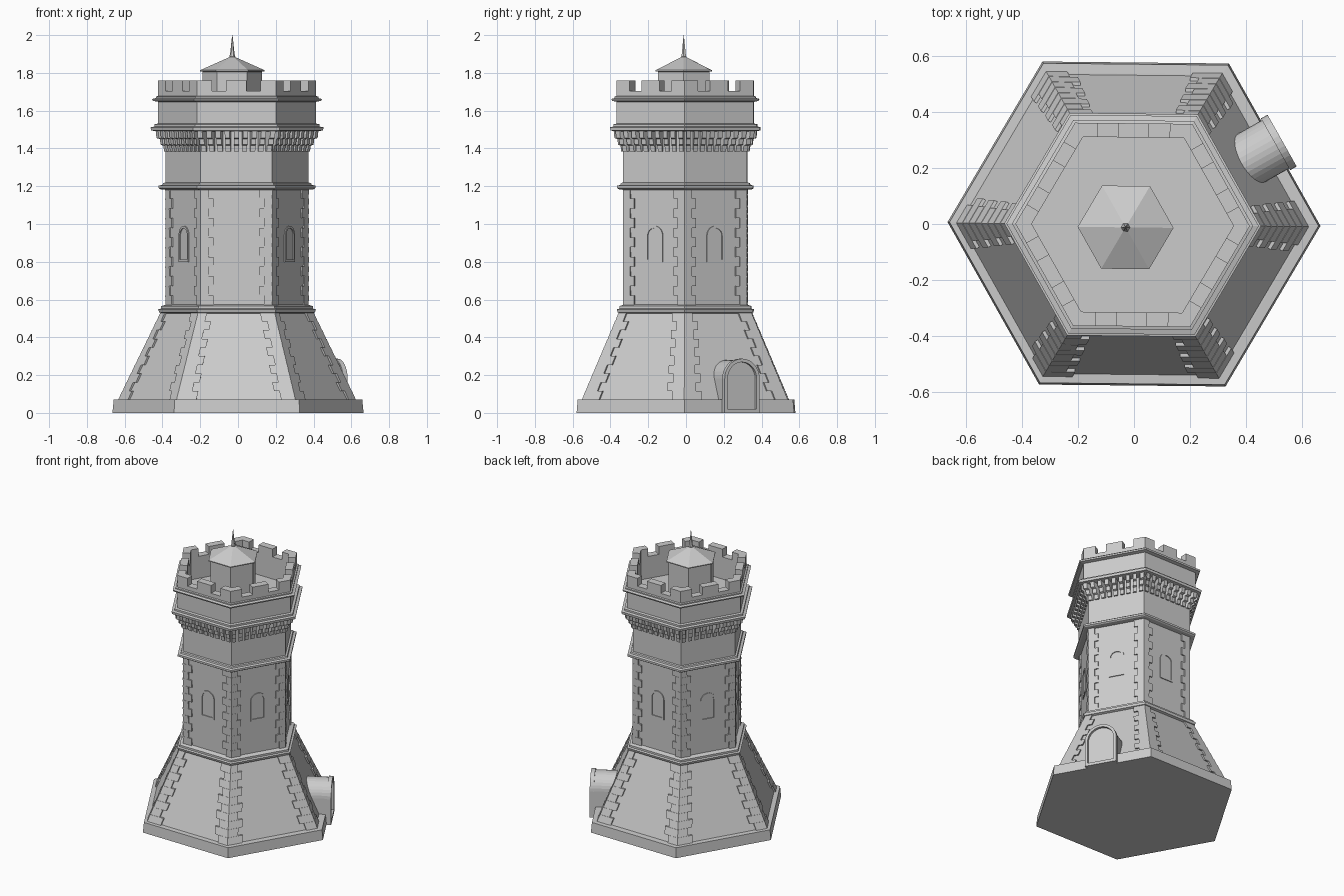
import bpy, bmesh, math
from mathutils import Vector

if "Cube" in bpy.data.objects:
    bpy.data.objects.remove(bpy.data.objects["Cube"], do_unlink=True)

stone = bpy.data.materials.new("grey_stone")
stone.use_nodes = True
GREY = (0.6, 0.6, 0.6, 1)
stone.diffuse_color = GREY
stone.node_tree.nodes["Principled BSDF"].inputs["Base Color"].default_value = GREY

TURN = math.radians(-0.6)
COS30 = math.cos(math.pi / 6)
AXIS = Vector((-0.005, -0.003, 0))


def corner(i):
    a = TURN + i * math.pi / 3
    return Vector((math.cos(a), math.sin(a), 0))


def side(i):
    """Outward normal and tangent of wall i."""
    a = TURN + (i + 0.5) * math.pi / 3
    return Vector((math.cos(a), math.sin(a), 0)), Vector((-math.sin(a), math.cos(a), 0))


def at(i, d, u, z):
    n, t = side(i)
    return AXIS + n * d + t * u + Vector((0, 0, z))


def finish(name, bm):
    bmesh.ops.recalc_face_normals(bm, faces=bm.faces)
    me = bpy.data.meshes.new(name)
    bm.to_mesh(me)
    bm.free()
    me.materials.append(stone)
    ob = bpy.data.objects.new(name, me)
    bpy.context.collection.objects.link(ob)
    return ob


def loft(bm, loops, caps=True, closed=False):
    """Skin a list of equal point loops."""
    rings = [[bm.verts.new(p) for p in lp] for lp in loops]
    pairs = list(zip(rings, rings[1:]))
    if closed:
        pairs.append((rings[-1], rings[0]))
    for a, b in pairs:
        for k in range(len(a)):
            m = (k + 1) % len(a)
            bm.faces.new((a[k], a[m], b[m], b[k]))
    if caps and not closed:
        bm.faces.new(rings[0])
        bm.faces.new(rings[-1])


def hexagon(name, profile, centre=AXIS, closed=False):
    """Six-sided turning of a (radius, height) profile."""
    bm = bmesh.new()
    loft(bm, [[centre + corner(i) * r + Vector((0, 0, z)) for i in range(6)]
              for r, z in profile], closed=closed)
    return finish(name, bm)


# Main walls
hexagon("plinth", [(0.665, 0), (0.658, 0.07), (0.62, 0.072)], Vector((0, 0, 0)))
hexagon("sloped_base", [(0.622, 0.06), (0.388, 0.54)])
hexagon("shaft", [(0.37, 0.5), (0.37, 1.2)])
hexagon("upper_shaft", [(0.378, 1.19), (0.378, 1.5)])
hexagon("deck", [(0.4, 1.5), (0.4, 1.55)])

# Moulded string courses
hexagon("lower_band", [(0.39, 0.525), (0.412, 0.532), (0.418, 0.548), (0.402, 0.552),
                       (0.402, 0.565), (0.37, 0.575)])
hexagon("middle_band", [(0.37, 1.18), (0.405, 1.184), (0.415, 1.19), (0.415, 1.203),
                        (0.395, 1.207), (0.392, 1.217), (0.375, 1.22)])
hexagon("cornice", [(0.42, 1.49), (0.455, 1.495), (0.458, 1.512), (0.437, 1.516),
                    (0.437, 1.528), (0.4, 1.535)])

# Parapet wall, its coping and the crenellations
OUT, INN = 0.418, 0.36
hexagon("parapet", [(INN, 1.52), (OUT, 1.52), (OUT, 1.705), (INN, 1.705)], closed=True)
hexagon("parapet_band", [(OUT - .01, 1.645), (0.445, 1.652), (0.45, 1.662), (0.43, 1.667),
                         (0.43, 1.675), (OUT - .01, 1.68)], closed=True)
bm = bmesh.new()
for i in range(6):
    for u0, u1 in [(-0.055, 0.055)]:
        d0, d1 = INN * COS30, OUT * COS30
        loft(bm, [[at(i, d, u, z) for d, u in ((d0, u0), (d1, u0), (d1, u1), (d0, u1))]
                  for z in (1.7, 1.76)])
    # Merlon wrapped round the corner between walls i-1 and i
    arm, half_out = 0.08, OUT / 2
    for_corner = lambda z: [
        at(i - 1, OUT * COS30, half_out - arm, z), AXIS + corner(i) * OUT + Vector((0, 0, z)),
        at(i, OUT * COS30, arm - half_out, z), at(i, INN * COS30, arm - half_out, z),
        AXIS + corner(i) * INN + Vector((0, 0, z)), at(i - 1, INN * COS30, half_out - arm, z)]
    loft(bm, [for_corner(1.7), for_corner(1.76)])
finish("merlons", bm)

# Stepped brackets under the cornice
bm = bmesh.new()
COUNT = 9
for i in range(6):
    for k in range(COUNT):
        f = (k + 0.5) / COUNT - 0.5
        prof = [(0.32, 1.385), (0.338, 1.385), (0.342, 1.415), (0.355, 1.42),
                (0.358, 1.45), (0.374, 1.455), (0.378, 1.495), (0.32, 1.495)]
        loft(bm, [[at(i, d, f * d / COS30 + s * 0.013, z) for d, z in prof] for s in (-1, 1)])
finish("brackets", bm)


# Corner stones, long on alternate sides
def quoins(name, z0, z1, r0, r1, rows, wide, step, out):
    bm = bmesh.new()
    for i in range(6):
        for k in range(rows):
            fa, fb = k / rows, (k + 1) / rows
            w = wide[0] + (wide[1] - wide[0]) * fa
            la, lb = (w, w - step) if k % 2 else (w - step, w)
            loops = []
            for f, extra in ((fa, out), (fb, out * 1.15)):
                r = r0 + (r1 - r0) * f
                z = z0 + (z1 - z0) * f
                ro = r + extra
                loops.append([
                    at(i - 1, ro * COS30, ro / 2 - la, z),
                    AXIS + corner(i) * ro + Vector((0, 0, z)),
                    at(i, ro * COS30, lb - ro / 2, z),
                    at(i, (r - .02) * COS30, lb - ro / 2, z),
                    AXIS + corner(i) * (r - .02) + Vector((0, 0, z)),
                    at(i - 1, (r - .02) * COS30, ro / 2 - la, z)])
            loft(bm, loops)
    return finish(name, bm)


quoins("base_quoins", 0.07, 0.53, 0.617, 0.393, 10, (0.105, 0.075), 0.03, 0.012)
quoins("shaft_quoins", 0.57, 1.185, 0.37, 0.37, 12, (0.068, 0.068), 0.025, 0.009)


def arch(half, bottom, top, steps=12):
    """Round-headed outline as (u, z)."""
    spring = top - half
    pts = [(-half, bottom), (half, bottom)]
    for k in range(steps + 1):
        a = math.pi * k / steps
        pts.append((half * math.cos(a), spring + half * math.sin(a)))
    return pts


def arch_solid(bm, i, outline, d0, d1):
    loft(bm, [[at(i, d, u, z) for u, z in outline] for d in (d0, d1)])


def arch_frame(bm, i, outer, inner, d0, d1):
    loft(bm, [[at(i, d, u, z) for u, z in o]
              for o, d in ((outer, d0), (outer, d1), (inner, d1), (inner, d0))], closed=True)


# Blind windows with a thin surround on every wall
bm = bmesh.new()
face = 0.37 * COS30
for i in range(6):
    arch_frame(bm, i, arch(0.052, 0.8, 0.99), arch(0.04, 0.812, 0.978), face - .005, face + .006)
finish("window_surrounds", bm)

# Arched entrance porch
bm = bmesh.new()
arch_solid(bm, 0, arch(0.099, 0, 0.28, 16), 0.36, 0.595)
finish("porch", bm)
bm = bmesh.new()
arch_frame(bm, 0, arch(0.106, 0, 0.287, 16), arch(0.088, 0.02, 0.269, 16), 0.585, 0.612)
finish("door_surround", bm)

# Rooftop turret, roof and spike
TOP = Vector((-0.03, -0.012, 0))
hexagon("turret", [(0.157, 1.54), (0.157, 1.815)], TOP)
hexagon("turret_roof", [(0.15, 1.805), (0.171, 1.808), (0.171, 1.814), (0.012, 1.885)], TOP)
hexagon("spike", [(0.01, 1.875), (0.016, 1.888), (0.012, 1.9), (0.001, 2.0)], TOP)
